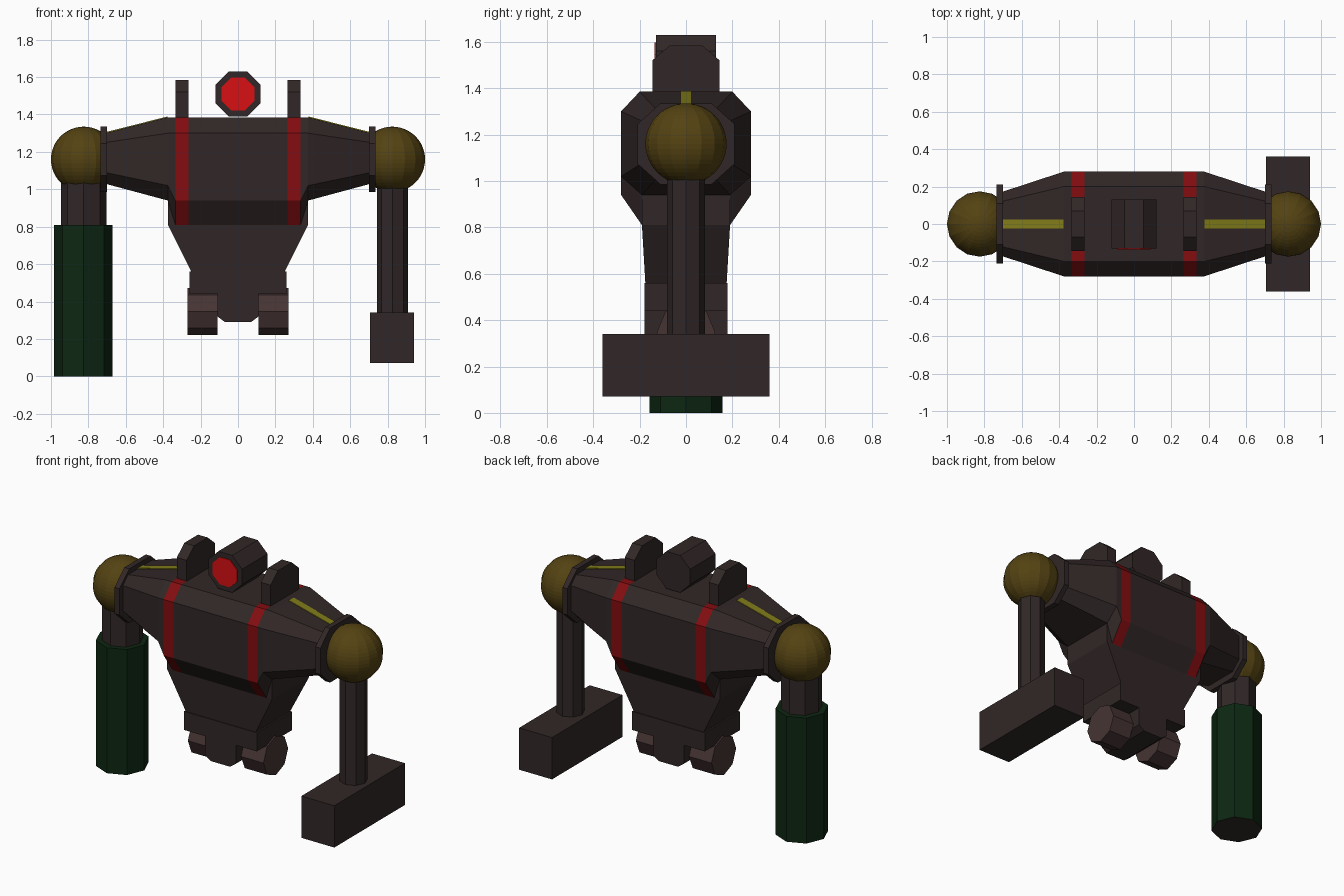
import bpy, bmesh, math
from mathutils import Matrix, Vector

if "Cube" in bpy.data.objects:
    bpy.data.objects.remove(bpy.data.objects["Cube"])


def material(name, r, g, b):
    m = bpy.data.materials.new(name)
    m.diffuse_color = (r, g, b, 1)
    m.use_nodes = True
    m.node_tree.nodes["Principled BSDF"].inputs["Base Color"].default_value = m.diffuse_color
    return m


BROWN = material("dark_brown", 0.031, 0.020, 0.020)
HIP = material("warm_brown", 0.062, 0.034, 0.034)
RED = material("stripe_red", 0.23, 0.004, 0.005)
LENS = material("lens_red", 0.68, 0.005, 0.006)
GOLD = material("dark_gold", 0.088, 0.055, 0.006)
YELLOW = material("yellow", 0.22, 0.20, 0.010)
GREEN = material("dark_green", 0.004, 0.020, 0.006)


def finish(name, bm, *mats):
    bmesh.ops.recalc_face_normals(bm, faces=bm.faces)
    me = bpy.data.meshes.new(name)
    bm.to_mesh(me)
    bm.free()
    for m in mats:
        me.materials.append(m)
    ob = bpy.data.objects.new(name, me)
    bpy.context.collection.objects.link(ob)
    return ob


def loft(name, rings, *mats):
    """Skin a row of closed rings with equal point counts, capped at both ends."""
    bm = bmesh.new()
    loops = [[bm.verts.new(p) for p in ring] for ring in rings]
    n = len(loops[0])
    for a, b in zip(loops, loops[1:]):
        for i in range(n):
            j = (i + 1) % n
            bm.faces.new((a[i], a[j], b[j], b[i]))
    bm.faces.new(loops[0])
    bm.faces.new(loops[-1])
    return finish(name, bm, *mats)


def mirrored(half):
    """Close a right-hand half profile (first coordinate > 0) into a full ring."""
    return half + [(-u, v) for u, v in reversed(half)]


def yz(x, half):
    return [(x, u, v) for u, v in mirrored(half)]


def xz(y, half):
    return [(u, y, v) for u, v in mirrored(half)]


def rect(z, x, y):
    return [(x, y, z), (-x, y, z), (-x, -y, z), (x, -y, z)]


def box(name, x0, x1, y0, y1, z0, z1, mat):
    return loft(name, [[(x0, y0, z), (x1, y0, z), (x1, y1, z), (x0, y1, z)]
                       for z in (z0, z1)], mat)


def octagon(r, flat=False):
    off = math.pi / 8 if flat else 0
    r = r / math.cos(math.pi / 8) if flat else r
    return [(r * math.cos(off + k * math.pi / 4), r * math.sin(off + k * math.pi / 4))
            for k in range(8)]


def post(name, x, r, z0, z1, *mats):
    return loft(name, [[(x + u, v, z) for u, v in octagon(r)] for z in (z0, z1)], *mats)


# Torso: full chest in the middle, tapering into the shoulders
chest = [(0.20, 1.385), (0.28, 1.30), (0.28, 0.94), (0.19, 0.81)]
edge = [(0.20, 1.385), (0.28, 1.30), (0.28, 1.02), (0.19, 0.94)]
tip = [(0.12, 1.30), (0.17, 1.25), (0.17, 1.09), (0.11, 1.03)]
sections = [(0.265, chest), (0.335, chest), (0.375, edge), (0.71, tip)]
torso = loft("torso", [yz(-x, p) for x, p in reversed(sections)]
             + [yz(x, p) for x, p in sections], BROWN, RED)
for f in torso.data.polygons:
    if 0.27 < abs(f.center.x) < 0.33:
        f.material_index = 1

# Abdomen and pelvis
loft("abdomen", [rect(0.94, 0.375, 0.19), rect(0.81, 0.375, 0.19),
                 rect(0.555, 0.247, 0.175)], BROWN)
pelvis = [(0.26, 0.56), (0.26, 0.44), (0.11, 0.44), (0.11, 0.32), (0.07, 0.29)]
loft("pelvis", [xz(y, pelvis) for y in (-0.18, 0.18)], BROWN)

# Head with round lens on the front
for name, r, y0, y1, mat in (("head", 0.12, -0.13, 0.13, BROWN),
                             ("head_lens", 0.088, -0.135, -0.128, LENS)):
    loft(name, [[(u, y, 1.51 + v) for u, v in octagon(r, True)] for y in (y0, y1)], mat)

# Parts repeated on both sides
fin = [(0.07, 1.585), (0.145, 1.52), (0.145, 1.37)]
collar = [(0.11, 1.335), (0.21, 1.245), (0.21, 1.075), (0.11, 0.985)]
for side, s in (("right", 1), ("left", -1)):
    loft("head_guard_" + side, [yz(s * x, fin) for x in (0.265, 0.335)], BROWN)
    loft("collar_" + side, [yz(s * x, collar) for x in (0.70, 0.735)], BROWN)
    loft("hip_joint_" + side, [[(s * x, u, 0.347 + v) for u, v in octagon(0.126)]
                               for x in (0.11, 0.27)], HIP)
    # thin strip lying on the sloping shoulder top
    loft("shoulder_strip_" + side,
         [[(s * x, -0.024, z - 0.003), (s * x, 0.024, z - 0.003),
           (s * x, 0.024, z + 0.005), (s * x, -0.024, z + 0.005)]
          for x, z in ((0.378, 1.384), (0.70, 1.3025))], YELLOW)
    bm = bmesh.new()
    bmesh.ops.create_uvsphere(bm, u_segments=16, v_segments=24, radius=0.175,
                              matrix=Matrix.Translation(Vector((s * 0.825, 0, 1.16))))
    finish("shoulder_ball_" + side, bm, GOLD)

# Right arm: thin shaft with a hammer block
post("hammer_shaft", 0.825, 0.083, 0.30, 1.12, BROWN)
box("hammer_block", 0.705, 0.94, -0.36, 0.36, 0.07, 0.34, BROWN)

# Left arm: thick shaft with a green barrel, dark at its mouth
post("barrel_shaft", -0.825, 0.122, 0.75, 1.12, BROWN)
barrel = post("barrel", -0.827, 0.157, 0.0, 0.81, GREEN, BROWN)
for f in barrel.data.polygons:
    if f.normal.z < -0.9:
        f.material_index = 1
